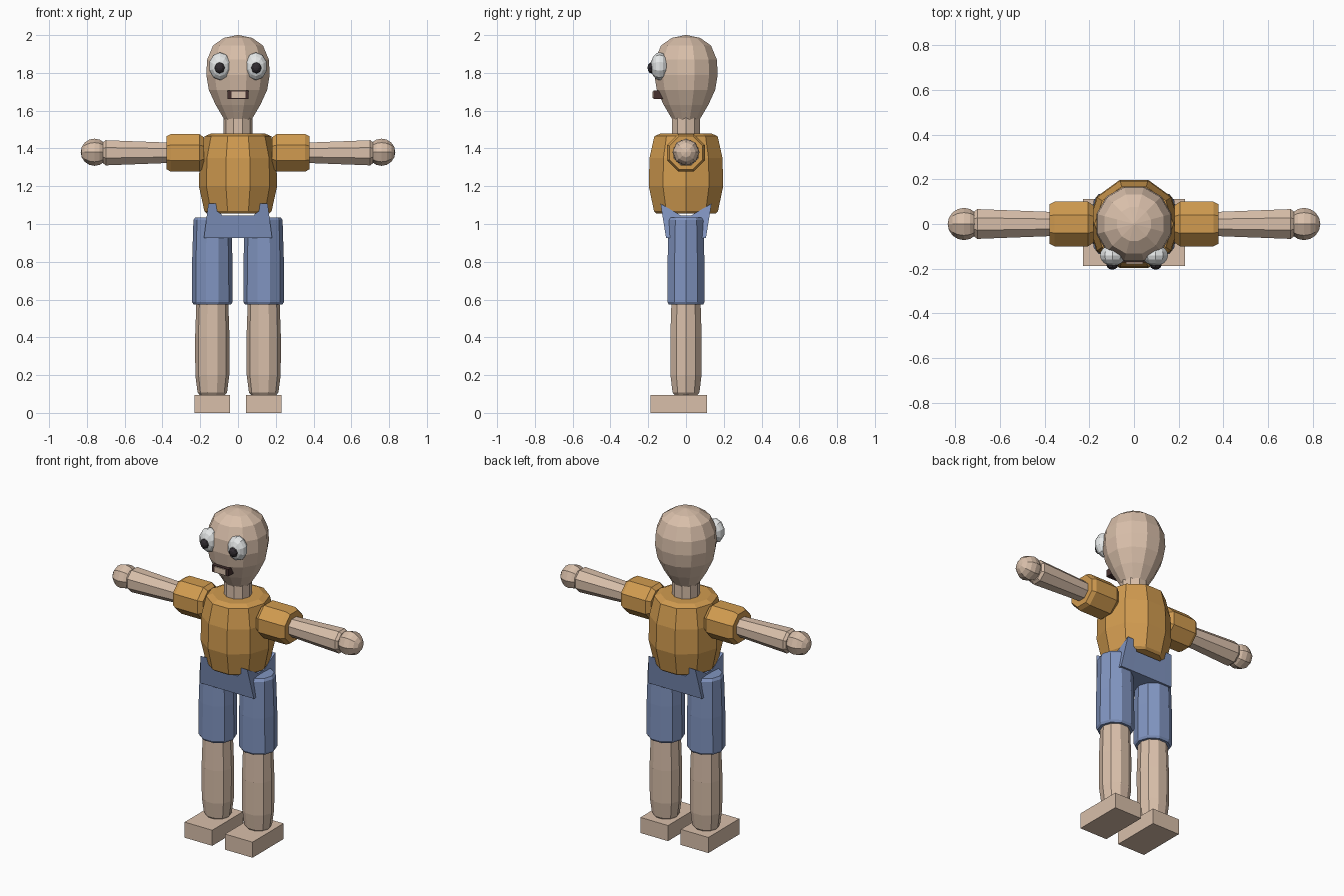
import bpy
import bmesh
import math
from mathutils import Matrix, Vector

default = bpy.data.objects.get("Cube")
if default:
    bpy.data.objects.remove(default, do_unlink=True)


def material(name, r, g, b):
    mat = bpy.data.materials.new(name)
    mat.use_nodes = True
    mat.diffuse_color = (r, g, b, 1)
    bsdf = mat.node_tree.nodes["Principled BSDF"]
    bsdf.inputs["Base Color"].default_value = (r, g, b, 1)
    bsdf.inputs["Roughness"].default_value = 0.8
    return mat


SKIN = material("skin", 0.69, 0.52, 0.40)
SHIRT = material("orange shirt", 0.64, 0.33, 0.08)
DENIM = material("blue shorts", 0.22, 0.30, 0.53)
WHITE = material("eye white", 0.78, 0.80, 0.80)
BLACK = material("pupil black", 0.03, 0.025, 0.03)
MOUTH = material("mouth brown", 0.06, 0.03, 0.028)


def finish(name, bm, mat, matrix=Matrix()):
    bmesh.ops.transform(bm, matrix=matrix, verts=bm.verts)
    bmesh.ops.recalc_face_normals(bm, faces=bm.faces)
    mesh = bpy.data.meshes.new(name)
    bm.to_mesh(mesh)
    bm.free()
    mesh.materials.append(mat)
    obj = bpy.data.objects.new(name, mesh)
    bpy.context.collection.objects.link(obj)
    return obj


def lathe(name, profile, sides, mat, matrix=Matrix(), phase=0.0):
    """Flat-sided turned part from (radius, height) pairs, capped at both ends."""
    bm = bmesh.new()
    rings = []
    for r, h in profile:
        rings.append([bm.verts.new((r * math.cos(a), r * math.sin(a), h))
                      for a in (math.tau * i / sides + phase for i in range(sides))])
    for low, high in zip(rings, rings[1:]):
        for i in range(sides):
            j = (i + 1) % sides
            bm.faces.new((low[i], low[j], high[j], high[i]))
    bm.faces.new(rings[0])
    bm.faces.new(rings[-1])
    return finish(name, bm, mat, matrix)


def box(name, low, high, mat):
    low, high = Vector(low), Vector(high)
    bm = bmesh.new()
    bmesh.ops.create_cube(bm, size=1)
    return finish(name, bm, mat, Matrix.Translation((low + high) / 2)
                  @ Matrix.Diagonal((*(high - low), 1)))


def ball(name, centre, radii, mat, u=10, v=8, turn=Matrix()):
    bm = bmesh.new()
    bmesh.ops.create_uvsphere(bm, u_segments=u, v_segments=v, radius=1)
    return finish(name, bm, mat, Matrix.Translation(centre)
                  @ Matrix.Diagonal((*radii, 1)) @ turn)


# Head, neck and shirt body
lathe("head", [(0.07, 1.545), (0.122, 1.63), (0.16, 1.71), (0.174, 1.79),
               (0.169, 1.87), (0.137, 1.945), (0.078, 1.985), (0.004, 2.0)],
      12, SKIN, phase=math.pi / 12)
lathe("neck", [(0.078, 1.45), (0.078, 1.56)], 10, SKIN)
lathe("shirt_body", [(0.165, 1.055), (0.178, 1.068), (0.207, 1.2), (0.203, 1.35),
                     (0.176, 1.465), (0.14, 1.48)], 10, SHIRT)

# Mouth with a tooth plate
box("mouth", (-0.055, -0.172, 1.663), (0.055, -0.12, 1.706), MOUTH)
box("tooth", (-0.035, -0.178, 1.668), (0.04, -0.171, 1.702), SKIN)


# Hip piece: a block whose four top corners rise into points
def hips():
    xs = (-0.157, -0.115, -0.085, 0.085, 0.115, 0.157)
    ys = (-0.135, -0.03, 0.03, 0.135)
    bm = bmesh.new()
    top, bottom = [], []
    for y in ys:
        for row, is_top in ((top, True), (bottom, False)):
            line = []
            for x in xs:
                peak = abs(x) > 0.1 and abs(y) > 0.1
                if is_top:
                    inset = 1 if peak else 0.92
                    line.append(bm.verts.new((x, y * inset, 1.108 if peak else 1.045)))
                else:
                    line.append(bm.verts.new((x * 1.15, y * 0.78, 0.925)))
            row.append(line)
    for rows in (top, bottom):
        for a, b in zip(rows, rows[1:]):
            for i in range(len(xs) - 1):
                bm.faces.new((a[i], a[i + 1], b[i + 1], b[i]))
    for k in (0, -1):
        for i in range(len(xs) - 1):
            bm.faces.new((top[k][i], top[k][i + 1], bottom[k][i + 1], bottom[k][i]))
        for i in range(len(ys) - 1):
            bm.faces.new((top[i][k], top[i + 1][k], bottom[i + 1][k], bottom[i][k]))
    finish("shorts_hips", bm, DENIM)


hips()

# Mirrored parts
for side, s in (("left", 1), ("right", -1)):
    # Arm parts are turned along x, outward from the shoulder
    along = (Matrix.Translation((0, 0, 1.377))
             @ Matrix.Rotation(s * math.pi / 2, 4, 'Y'))
    lathe(side + "_sleeve", [(0.088, 0.18), (0.108, 0.205), (0.108, 0.355), (0.095, 0.378)],
          8, SHIRT, along, math.pi / 8)
    lathe(side + "_arm", [(0.058, 0.36), (0.072, 0.70), (0.06, 0.715)],
          8, SKIN, along, math.pi / 8)
    ball(side + "_hand", (s * 0.76, 0, 1.38), (0.073, 0.072, 0.072), SKIN, 8, 8,
         Matrix.Rotation(math.pi / 2, 4, 'Y'))

    # Legs
    stand = Matrix.Translation((s * 0.136, 0, 0)) @ Matrix.Diagonal((1, 0.96, 1, 1))
    lathe(side + "_shorts_leg", [(0.1, 0.575), (0.108, 0.588), (0.107, 0.8),
                                 (0.1, 1.02), (0.09, 1.035)], 10, DENIM, stand)
    lathe(side + "_leg", [(0.066, 0.095), (0.078, 0.108), (0.09, 0.2), (0.091, 0.4),
                          (0.084, 0.6)], 10, SKIN, stand)
    box(side + "_foot", (s * 0.136 - 0.093, -0.187, 0), (s * 0.136 + 0.093, 0.112, 0.095), SKIN)

    # Eyes
    ball(side + "_eye", (s * 0.095, -0.14, 1.835), (0.06, 0.047, 0.074), WHITE,
         turn=Matrix.Rotation(math.pi / 2, 4, 'X'))
    ball(side + "_pupil", (s * 0.097, -0.182, 1.827), (0.027, 0.022, 0.03), BLACK, 8, 6,
         Matrix.Rotation(math.pi / 2, 4, 'X'))
